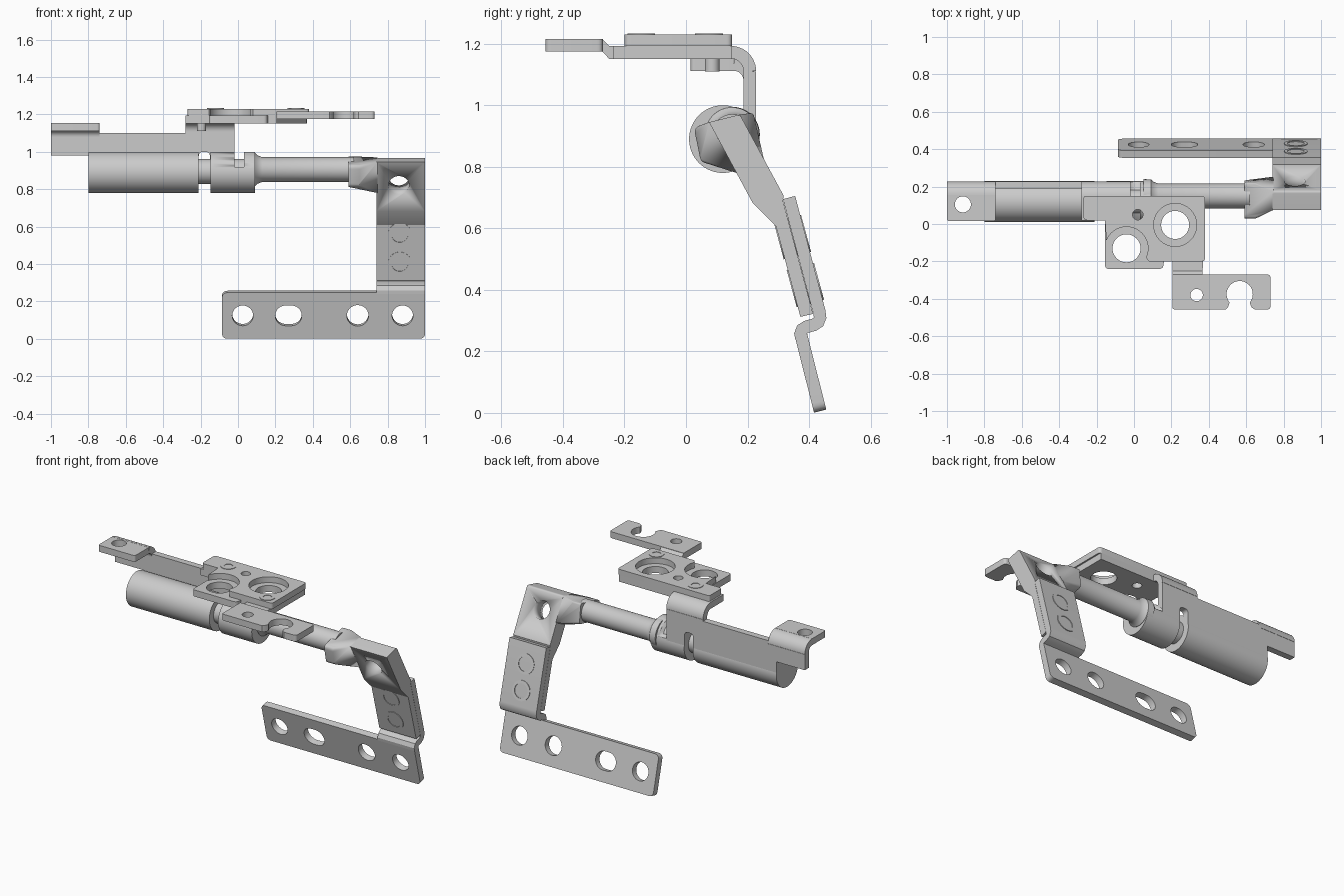
import bpy, bmesh, math
from mathutils import Matrix, Vector

if "Cube" in bpy.data.objects:
    bpy.data.objects.remove(bpy.data.objects["Cube"])


def arc(cx, cy, r, a0, a1, n=12):
    return [(cx + r * math.cos(math.radians(a0 + (a1 - a0) * i / n)),
             cy + r * math.sin(math.radians(a0 + (a1 - a0) * i / n))) for i in range(n + 1)]


def slot(cx, cy, r, h=0):
    return arc(cx + h, cy, r, -90, 90, 20) + arc(cx - h, cy, r, 90, 270, 20)


def rounded(pts):
    # points are (x, y) or (x, y, corner radius)
    out = []
    for i, p in enumerate(pts):
        v = Vector(p[:2])
        if len(p) < 3:
            out.append(tuple(v))
            continue
        a = v + (Vector(pts[i - 1][:2]) - v).normalized() * p[2]
        b = v + (Vector(pts[(i + 1) % len(pts)][:2]) - v).normalized() * p[2]
        for k in range(7):
            t = k / 6
            out.append(tuple(a * (1 - t) ** 2 + v * 2 * t * (1 - t) + b * t * t))
    return out


def finish(name, bm, angle=30):
    bmesh.ops.remove_doubles(bm, verts=bm.verts, dist=1e-5)
    bmesh.ops.recalc_face_normals(bm, faces=bm.faces)
    me = bpy.data.meshes.new(name)
    bm.to_mesh(me)
    bm.free()
    ob = bpy.data.objects.new(name, me)
    bpy.context.collection.objects.link(ob)
    bpy.ops.object.select_all(action='DESELECT')
    ob.select_set(True)
    bpy.context.view_layer.objects.active = ob
    bpy.ops.object.shade_smooth_by_angle(angle=math.radians(angle))
    return ob


def plate(name, outer, thick, mat, holes=()):
    # filled flat outline with holes, extruded about its own plane
    cu = bpy.data.curves.new(name + "_outline", 'CURVE')
    cu.dimensions, cu.fill_mode, cu.extrude = '2D', 'BOTH', thick / 2
    for loop in [rounded(outer)] + list(holes):
        clean = [p for i, p in enumerate(loop) if math.dist(p, loop[i - 1]) > 1e-5]
        s = cu.splines.new('POLY')
        s.points.add(len(clean) - 1)
        for q, p in zip(s.points, clean):
            q.co = (p[0], p[1], 0, 1)
        s.use_cyclic_u = True
    tmp = bpy.data.objects.new(name + "_tmp", cu)
    bpy.context.collection.objects.link(tmp)
    me = bpy.data.meshes.new_from_object(tmp.evaluated_get(bpy.context.evaluated_depsgraph_get()))
    bm = bmesh.new()
    bm.from_mesh(me)
    bm.transform(mat)
    bpy.data.objects.remove(tmp)
    bpy.data.meshes.remove(me)
    return finish(name, bm)


def frame(o, X, Y):
    X, Y = Vector(X).normalized(), Vector(Y).normalized()
    m = Matrix((X, Y, X.cross(Y))).transposed().to_4x4()
    m.translation = o
    return m


def flat(z):
    return Matrix.Translation((0, 0, z))


def prism(name, yz, x0, x1):
    return plate(name, yz, x1 - x0, frame(((x0 + x1) / 2, 0, 0), (0, 1, 0), (0, 0, 1)))


def ribbon(pts, t):
    v = [Vector(p) for p in pts]
    L, R = [], []
    for i, p in enumerate(v):
        d = (v[min(i + 1, len(v) - 1)] - v[max(i - 1, 0)]).normalized()
        n = Vector((-d.y, d.x)) * t / 2
        L.append(tuple(p + n))
        R.append(tuple(p - n))
    return L + R[::-1]


def lathe(name, prof, y, z, n=56):
    # (x, radius) profile turned about an axis along x
    bm = bmesh.new()
    rings = [[bm.verts.new((x, y + r * math.cos(2 * math.pi * k / n), z + r * math.sin(2 * math.pi * k / n)))
              for k in range(n)] for x, r in prof]
    for a, b in zip(rings, rings[1:]):
        for k in range(n):
            bm.faces.new((a[k], a[(k + 1) % n], b[(k + 1) % n], b[k]))
    bm.faces.new(rings[0])
    bm.faces.new(rings[-1])
    return finish(name, bm)


def cut(ob, cutter):
    m = ob.modifiers.new("cut", 'BOOLEAN')
    m.operation, m.solver, m.object = 'DIFFERENCE', 'EXACT', cutter
    bpy.context.view_layer.objects.active = ob
    bpy.ops.object.modifier_apply(modifier=m.name)
    bpy.data.objects.remove(cutter)


# barrel, core and collar
lathe("barrel", [(-.8, .11), (-.21, .11)], .12, .89)
lathe("core", [(-.3, .067), (.06, .067)], .12, .895)
collar = lathe("collar", [(-.148, .11), (.09, .11)], .12, .89)
cut(collar, prism("collar_cutter", [(-.1, .92), (.3, .92), (.3, 1.1), (-.1, 1.1)], -.02, .032))
lathe("shaft", [(.05, .09), (.092, .088), (.105, .076), (.13, .066), (.62, .066)], .15, .905)

# back sheet of the fixed bracket
plate("bracket_back", [(-1, .98), (-.8, .98), (-.8, .89), (-.21, .89), (-.21, 1.0, .025), (-.15, 1.0, .025),
                       (-.15, .89), (-.02, .89), (-.02, 1.11), (-.28, 1.11), (-.28, 1.1), (-.74, 1.1),
                       (-.74, 1.08), (-1, 1.08)], .041, frame((0, .2075, 0), (1, 0, 0), (0, 0, 1)))
prism("bracket_bend", ribbon(arc(.145, 1.11, .0625, 0, 90), .041), -.28, -.02)
prism("ear_bend", ribbon(arc(.155, 1.08, .0525, 0, 90), .041), -1, -.74)
plate("ear", [(-1, .155), (-1, .015, .015), (-.74, .015, .015), (-.74, .155)], .041, flat(1.1325),
      [slot(-.915, .105, .043)])

# stacked top plates
big, small = (.22, -.005), (.02, .05)
plate("lower_plate", [(-.28, .15), (.37, .15), (.37, -.235), (.205, -.235), (.205, -.2), (.16, -.2),
                      (.155, -.24, .02), (-.155, -.24, .02), (-.155, .02), (-.28, .02)], .042, flat(1.172),
      [slot(*big, .075), slot(*small, .028), slot(-.04, -.13, .075)])
plate("upper_plate", [(-.27, .15, .015), (.38, .15, .02), (.38, -.2, .02), (.08, -.2)]
      + arc(-.04, -.13, .115, -25, 160, 24) + [(-.155, .02), (-.27, .02, .02)], .038, flat(1.211),
      [slot(*big, .115), slot(*small, .028)])
for i, (x, y) in enumerate([(-.12, .075), (.31, -.145)]):
    plate(f"top_rivet_{i}", slot(x, y, .045), .006, flat(1.23), [slot(x, y, .025)])
plate("rivet_foot", slot(-.195, .085, .024), .045, flat(1.133))

# stepped tab with open keyhole
prism("tab_step", [(-.235, 1.151), (-.235, 1.193), (-.25, 1.193), (-.272, 1.216), (-.272, 1.175), (-.25, 1.151)],
      .205, .365)
plate("tab", [(.205, -.27), (.73, -.27, .02), (.73, -.457, .02), (.645, -.457), (.628, -.445)]
      + arc(.565, -.375, .07, -40, 220, 32) + [(.502, -.445), (.49, -.457), (.205, -.457, .015)],
      .041, flat(1.1955), [slot(.335, -.38, .033)])

# swinging arm with its through hole
arm = prism("arm", [(.075, .945), (.175, .97, .012), (.3175, .706), (.315, .69), (.413, .322), (.372, .312),
                    (.292, .608), (.2175, .681)], .74, 1)
cut(arm, plate("arm_cutter", slot(.86, 0, .055), .4, frame((0, .185, .845), (1, 0, 0), (0, -.475, .88))))

# shaft head blending into the arm
bm = bmesh.new()
head = rounded([(.025, .93, .025), (.22, .977, .015), (.235, .85, .02), (.05, .808, .025)])
joint = [(.075, .945), (.175, .97), (.253, .825), (.164, .78)]
for x, ring in ((.59, head), (.65, head), (.745, joint)):
    for y, z in ring:
        bm.verts.new((x, y, z))
bmesh.ops.convex_hull(bm, input=bm.verts)
finish("shaft_head", bm)

# bent outer strap and drilled mounting strip
prism("strap_bend", ribbon([(.335, .7), (.433, .33), (.436, .31), (.430, .295), (.415, .286), (.392, .280),
                            (.377, .271), (.372, .257), (.375, .245)], .041), .74, 1)
tilt = (0, -.245, .97)
plate("mounting_strip", [(-.085, -.127, .03), (1, -.127, .03), (1, .127), (-.085, .127, .03)], .041,
      frame((0, .405, .129), (1, 0, 0), tilt),
      [slot(.025, 0, .056), slot(.27, 0, .056, .015), slot(.64, 0, .058), slot(.88, 0, .056)])
for i, (y, z) in enumerate([(.346, .571), (.388, .416)]):
    plate(f"arm_rivet_{i}", slot(0, 0, .062), .092, frame((.865, y, z), (1, 0, 0), (0, -.261, .965)),
          [slot(0, 0, .045)])
